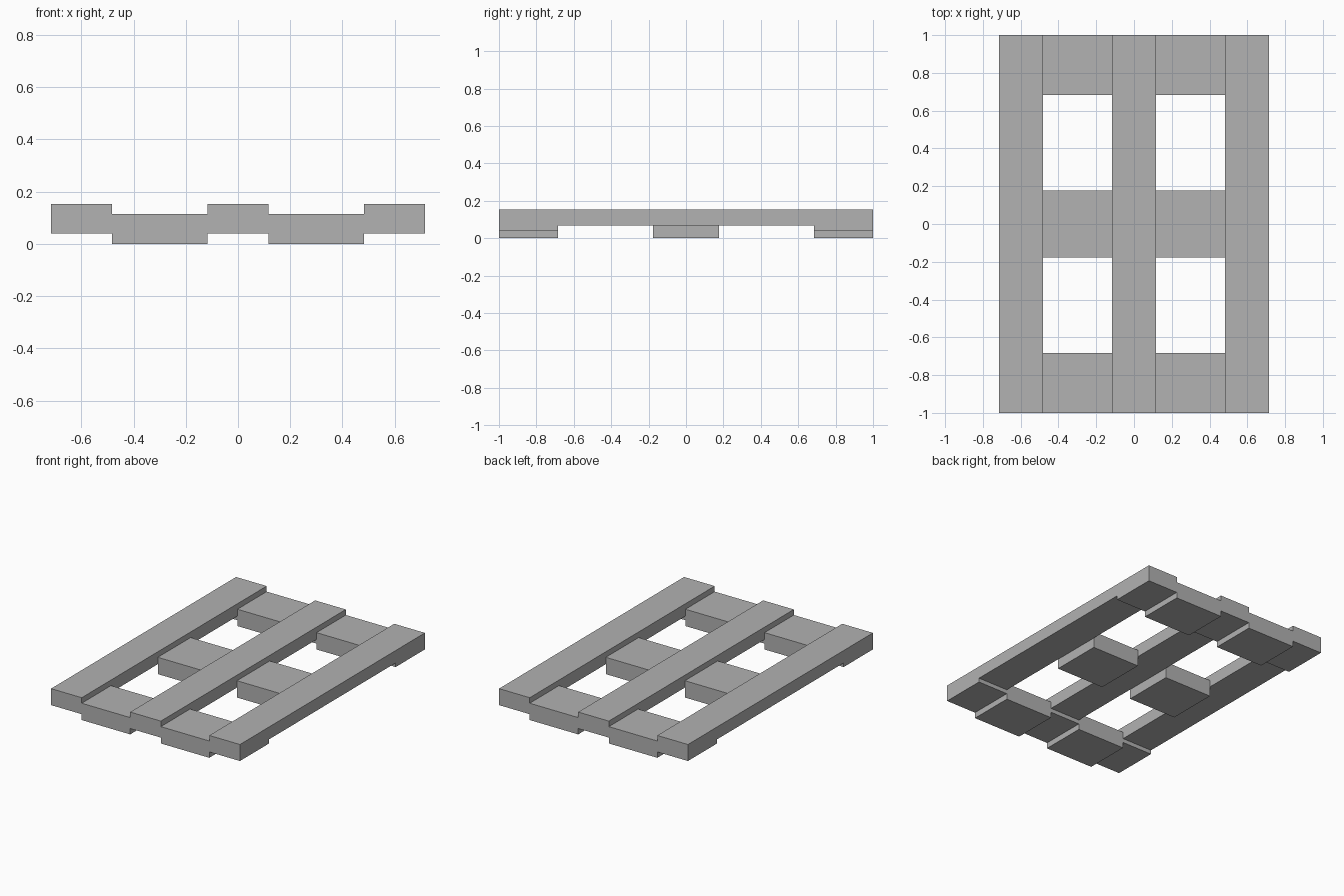
import bpy
import bmesh

if "Cube" in bpy.data.objects:
    bpy.data.objects.remove(bpy.data.objects["Cube"], do_unlink=True)

# Single plain grey finish
grey = bpy.data.materials.new("plain grey")
grey.use_nodes = True
color = (0.445, 0.445, 0.445, 1)
grey.diffuse_color = color
grey.node_tree.nodes["Principled BSDF"].inputs["Base Color"].default_value = color

# Shared dimensions
HALF_W, RAIL_IN, RAIL_MID = 0.715, 0.483, 0.116
HALF_L, END_IN, MID_L = 1.0, 0.684, 0.177
FOOT_Z, BEAM_Z, SLAT_TOP, TOP = 0.04, 0.068, 0.115, 0.153


def extrude_x(name, profile, x0, x1):
    """Extrude a closed (y, z) profile from x0 to x1."""
    bm = bmesh.new()
    face = bm.faces.new([bm.verts.new((x0, y, z)) for y, z in profile])
    result = bmesh.ops.extrude_face_region(bm, geom=[face])
    verts = [v for v in result["geom"] if isinstance(v, bmesh.types.BMVert)]
    bmesh.ops.translate(bm, verts=verts, vec=(x1 - x0, 0, 0))
    bmesh.ops.recalc_face_normals(bm, faces=bm.faces)
    mesh = bpy.data.meshes.new(name)
    bm.to_mesh(mesh)
    bm.free()
    mesh.materials.append(grey)
    obj = bpy.data.objects.new(name, mesh)
    bpy.context.collection.objects.link(obj)
    return obj


# Long rails, thicker at both ends
rail = [(-HALF_L, FOOT_Z), (-END_IN, FOOT_Z), (-END_IN, BEAM_Z),
        (END_IN, BEAM_Z), (END_IN, FOOT_Z), (HALF_L, FOOT_Z),
        (HALF_L, TOP), (-HALF_L, TOP)]
extrude_x("right_rail", rail, -HALF_W, -RAIL_IN)
extrude_x("middle_rail", rail, -RAIL_MID, RAIL_MID)
extrude_x("left_rail", rail, RAIL_IN, HALF_W)

# Cross blocks set between the rails
for row, y0, y1 in (("front", -HALF_L, -END_IN),
                    ("middle", -MID_L, MID_L),
                    ("back", END_IN, HALF_L)):
    block = [(y0, 0), (y1, 0), (y1, SLAT_TOP), (y0, SLAT_TOP)]
    extrude_x(row + "_right_block", block, -RAIL_IN, -RAIL_MID)
    extrude_x(row + "_left_block", block, RAIL_MID, RAIL_IN)
